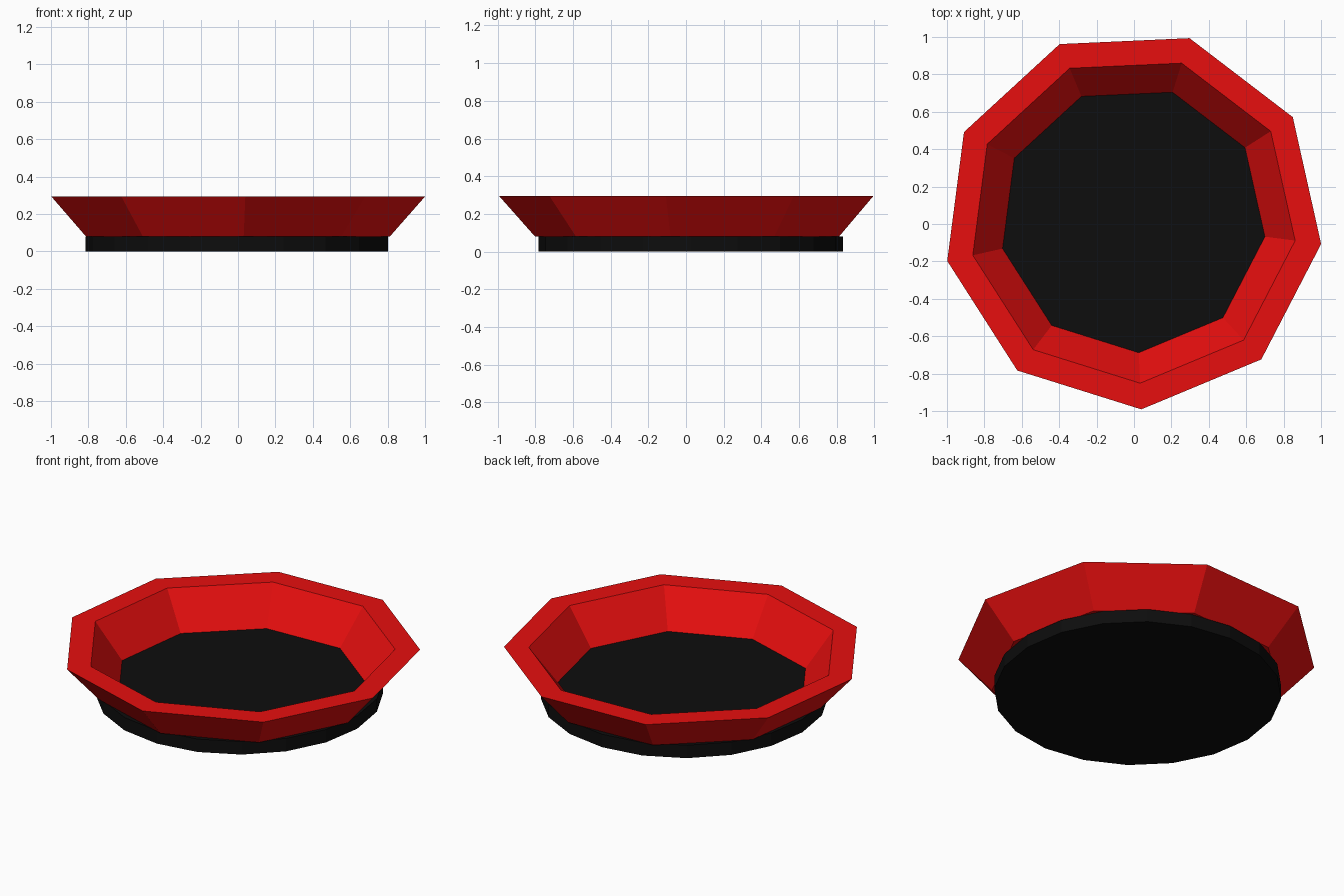
import bpy, bmesh
from math import sin, cos, radians, tau

if "Cube" in bpy.data.objects:
    bpy.data.objects.remove(bpy.data.objects["Cube"])

CX, CY = -0.007, 0.024


def material(name, color):
    m = bpy.data.materials.new(name)
    m.diffuse_color = (*color, 1)
    m.use_nodes = True
    m.node_tree.nodes["Principled BSDF"].inputs["Base Color"].default_value = m.diffuse_color
    return m


def finish(bm, name, mat):
    bmesh.ops.recalc_face_normals(bm, faces=bm.faces)
    me = bpy.data.meshes.new(name)
    bm.to_mesh(me)
    bm.free()
    me.materials.append(mat)
    ob = bpy.data.objects.new(name, me)
    ob.location = (CX, CY, 0)
    bpy.context.collection.objects.link(ob)
    return ob


def rings(bm, profile, sides, phase):
    return [[bm.verts.new((r * cos(phase + tau * i / sides),
                           r * sin(phase + tau * i / sides), z))
             for i in range(sides)] for r, z in profile]


def bridge(bm, a, b):
    n = len(a)
    for i in range(n):
        bm.faces.new((a[i], a[(i + 1) % n], b[(i + 1) % n], b[i]))


red = material("red", (0.8, 0.0045, 0.0045))
black = material("black", (0.004, 0.004, 0.004))

# nine-sided flared rim, closed cross-section
bm = bmesh.new()
loops = rings(bm, [(0.826, 0.08), (1.016, 0.294), (0.876, 0.294), (0.713, 0.08)],
              9, radians(-7.4))
for k in range(4):
    bridge(bm, loops[k], loops[(k + 1) % 4])
finish(bm, "flared_rim", red)

# twenty-sided base disc, whose top is the floor of the dish
bm = bmesh.new()
low, high = rings(bm, [(0.808, 0), (0.808, 0.08)], 20, 0)
bridge(bm, low, high)
bm.faces.new(low)
bm.faces.new(high)
finish(bm, "base_disc", black)
